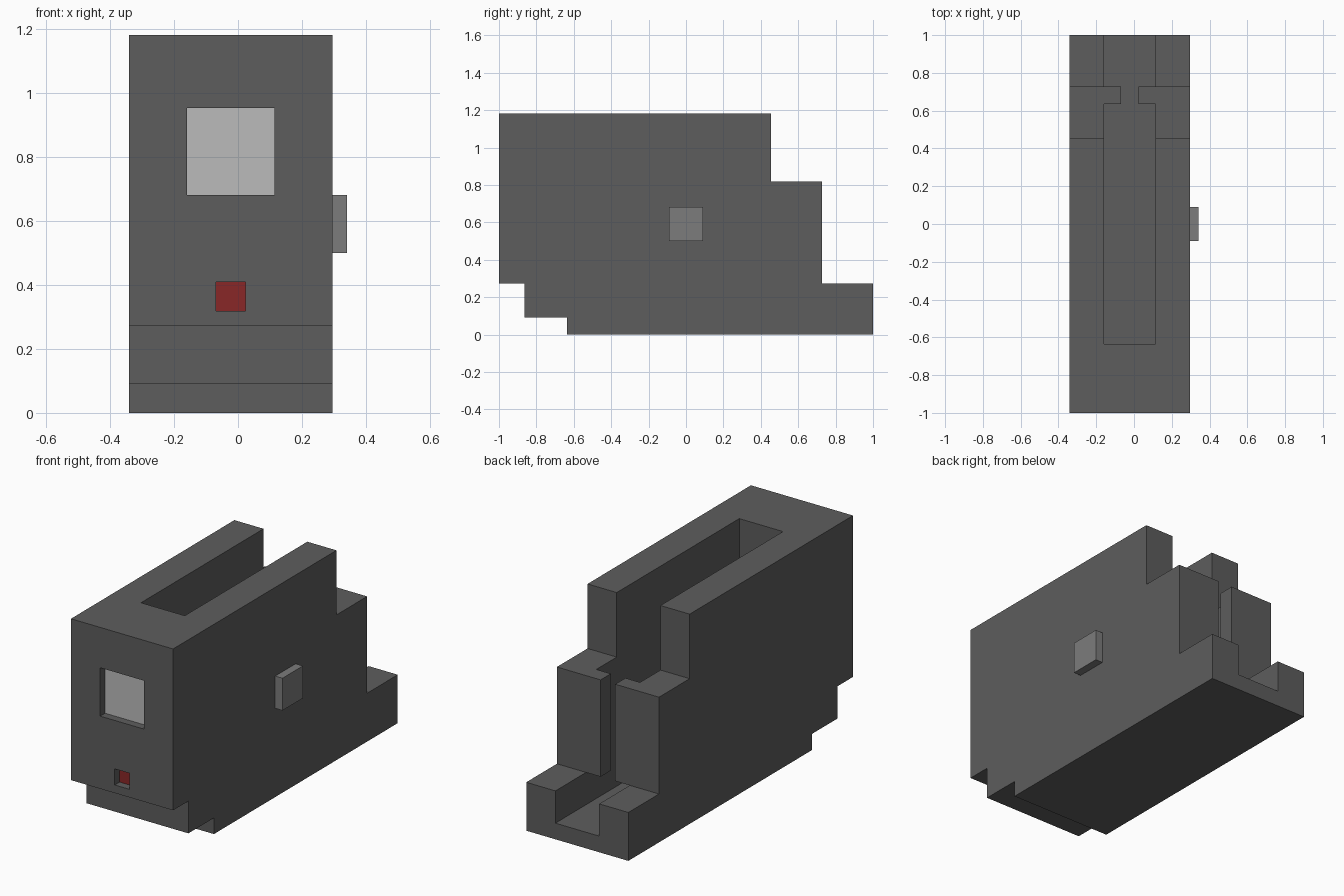
import bpy, bmesh

if "Cube" in bpy.data.objects:
    bpy.data.objects.remove(bpy.data.objects["Cube"])

U = 1 / 11              # the model sits on a regular grid of this pitch
CX = -0.25 * U          # body centre in x (the side button offsets it)
W = 3.5 * U             # body half width


def add_mesh(name, bm):
    bmesh.ops.recalc_face_normals(bm, faces=bm.faces[:])
    mesh = bpy.data.meshes.new(name)
    bm.to_mesh(mesh)
    bm.free()
    obj = bpy.data.objects.new(name, mesh)
    bpy.context.collection.objects.link(obj)
    return obj


def box(name, x, y, z, color=None):
    """Box from (low, high) ranges; x is in world units, y and z in grid units."""
    bm = bmesh.new()
    bmesh.ops.create_cube(bm, size=1)
    for v in bm.verts:
        v.co = (x[v.co.x > 0], y[v.co.y > 0] * U, z[v.co.z > 0] * U)
    obj = add_mesh(name, bm)
    if color:
        paint(obj, color)
    return obj


def paint(obj, color):
    mat = bpy.data.materials.new(obj.name + "_colour")
    mat.diffuse_color = (*color, 1)
    mat.use_nodes = True
    mat.node_tree.nodes["Principled BSDF"].inputs["Base Color"].default_value = mat.diffuse_color
    obj.data.materials.append(mat)


def span(half):
    return (CX - half * U, CX + half * U)


# Body: stepped side profile extruded across the width
profile = [(-7, 0), (11, 0), (11, 3), (8, 3), (8, 9), (5, 9), (5, 13),
           (-11, 13), (-11, 3), (-9.5, 3), (-9.5, 1), (-7, 1)]
bm = bmesh.new()
face = bm.faces.new([bm.verts.new((CX - W, y * U, z * U)) for y, z in profile])
ext = bmesh.ops.extrude_face_region(bm, geom=[face])
bmesh.ops.translate(bm, vec=(2 * W, 0, 0),
                    verts=[g for g in ext["geom"] if isinstance(g, bmesh.types.BMVert)])
body = add_mesh("body", bm)
paint(body, (0.11, 0.11, 0.11))

# Hollows: long channel, low rear outlet, narrow neck, two front recesses
cutters = [
    box("channel_cutter", span(1.5), (-7, 7), (1, 14)),
    box("outlet_cutter", span(1.5), (6, 12), (1, 3)),
    box("neck_cutter", span(0.5), (6, 9), (2, 14)),
    box("window_cutter", span(1.5), (-12, -10.5), (7.5, 10.5)),
    box("light_cutter", span(0.5), (-12, -10.5), (3.5, 4.5)),
]
bpy.context.view_layer.objects.active = body
for cutter in cutters:
    mod = body.modifiers.new(cutter.name, 'BOOLEAN')
    mod.operation = 'DIFFERENCE'
    mod.solver = 'EXACT'
    mod.object = cutter
    bpy.ops.object.modifier_apply(modifier=mod.name)
for cutter in cutters:
    bpy.data.objects.remove(cutter)

# Front window pane and red light, set into their recesses
box("window_pane", span(1.5), (-10.5, -10.4), (7.5, 10.5), (0.5, 0.5, 0.5))
box("red_light", span(0.5), (-10.5, -10.4), (3.5, 4.5), (0.25, 0.02, 0.02))
for name in ("window_pane", "red_light"):
    bpy.data.objects[name].location.y = -0.002

# Side button
box("side_button", (CX + W, CX + W + 0.5 * U), (-1, 1), (5.5, 7.5), (0.2, 0.2, 0.2))
